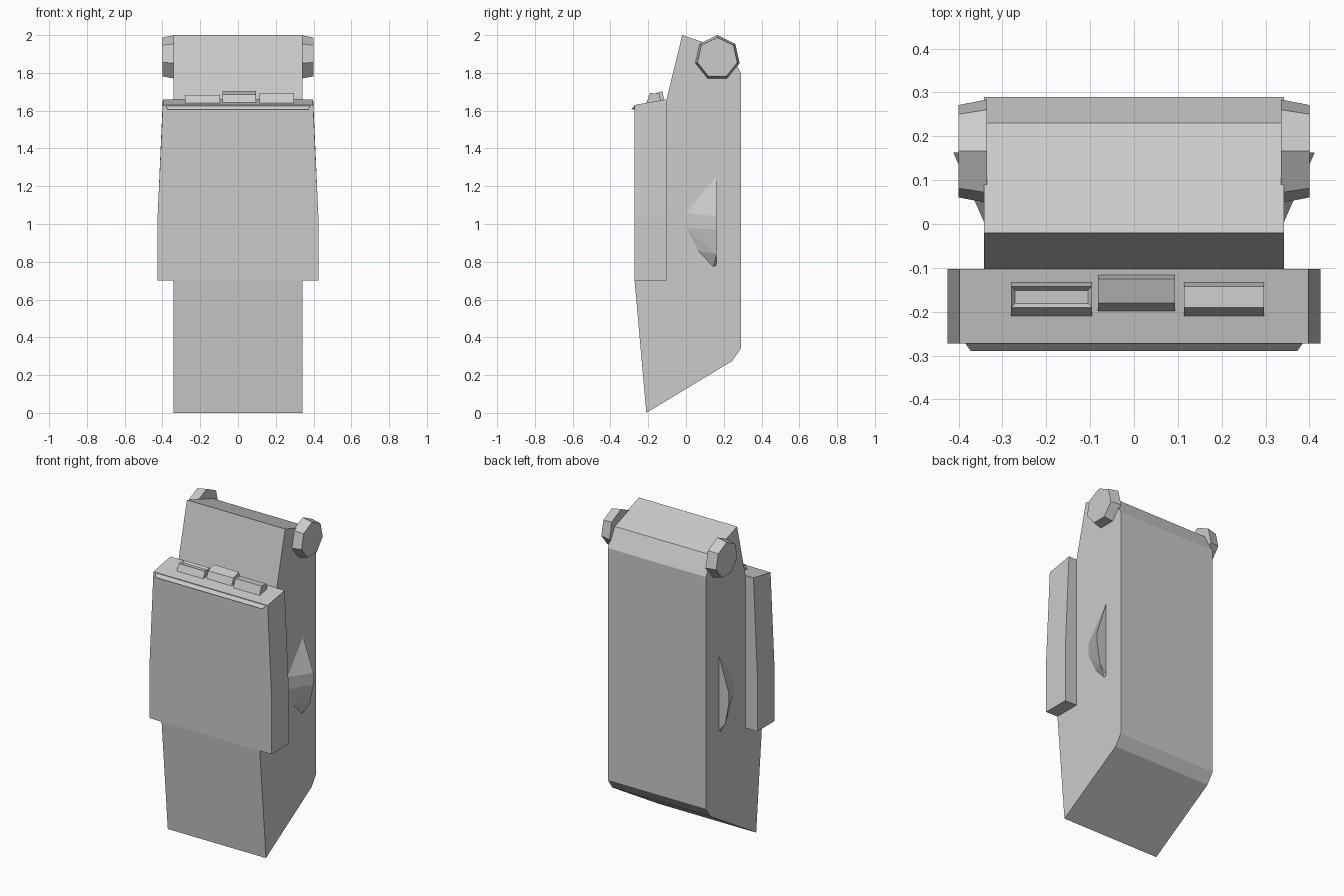
import bpy, bmesh, math

if "Cube" in bpy.data.objects:
    bpy.data.objects.remove(bpy.data.objects["Cube"])


def finish(bm, name):
    bmesh.ops.recalc_face_normals(bm, faces=bm.faces)
    me = bpy.data.meshes.new(name)
    bm.to_mesh(me)
    bm.free()
    ob = bpy.data.objects.new(name, me)
    bpy.context.collection.objects.link(ob)
    return ob


def prism(name, profile, half):
    """Extrude a (y, z) profile symmetrically along x."""
    bm = bmesh.new()
    f = bm.faces.new([bm.verts.new((-half, y, z)) for y, z in profile])
    r = bmesh.ops.extrude_face_region(bm, geom=[f])
    for v in r["geom"]:
        if isinstance(v, bmesh.types.BMVert):
            v.co.x = half
    return finish(bm, name)


def hull(name, points, recess=None):
    """Convex solid; recess = (border, depth) sinks a panel in the top face."""
    bm = bmesh.new()
    for p in points:
        bm.verts.new(p)
    bmesh.ops.convex_hull(bm, input=bm.verts[:])
    bmesh.ops.dissolve_limit(bm, angle_limit=0.01, verts=bm.verts[:], edges=bm.edges[:])
    if recess:
        bm.normal_update()
        top = max(bm.faces, key=lambda f: f.normal.z)
        bmesh.ops.inset_individual(bm, faces=[top], thickness=recess[0])
        bmesh.ops.translate(bm, verts=top.verts[:], vec=(0, 0, -recess[1]))
    return finish(bm, name)


# Main body with slanted foot and sloped head
prism("body", [(-0.21, 0), (0.245, 0.275), (0.29, 0.34), (0.29, 1.80),
               (0.23, 1.915), (-0.02, 2.0), (-0.105, 1.65), (-0.11, 0.71),
               (-0.272, 0.70)], 0.342)

# Wide front panel, tapering towards its top
panel = []
for s in (-1, 1):
    for x, zf, zb in ((0.425, 0.70, 0.70), (0.425, 1.05, 1.05), (0.398, 1.63, 1.66)):
        panel += [(s * x, -0.273, zf), (s * x, -0.103, zb)]
hull("front_panel", panel)

# Thin lip under the panel's top edge
hull("panel_lip", [(s * x, y, z) for s in (-1, 1) for x, y, z in
                   ((0.385, -0.272, 1.627), (0.372, -0.29, 1.607), (0.372, -0.272, 1.607))])


# Three buttons on top of the panel
def button(name, x0, x1, y0, y1, z_front, z_back, recess=None):
    sec = [(y0, 1.64), (y0 + 0.02, z_front), (y1 - 0.012, z_back), (y1, 1.64)]
    hull(name, [(x, y, z) for x in (x0, x1) for y, z in sec], recess)


button("left_button", -0.28, -0.096, -0.21, -0.13, 1.682, 1.684, (0.013, 0.012))
button("middle_button", -0.082, 0.094, -0.20, -0.113, 1.685, 1.703)
button("right_button", 0.114, 0.297, -0.21, -0.13, 1.693, 1.69)

for s, side in ((-1, "left"), (1, "right")):
    # Seven-sided tapered knob
    ring = []
    for x, r in ((0.335, 0.121), (0.40, 0.108)):
        for i in range(7):
            a = math.pi / 2 + i * math.tau / 7
            ring.append((s * x, 0.166 + r * math.cos(a), 1.879 + r * math.sin(a)))
    hull(side + "_knob", ring)
    # Scoop-shaped side fin with a flat back
    hull(side + "_fin", [(s * x, y, z) for x, y, z in
                         ((0.34, 0.16, 1.26), (0.34, 0.0, 1.06), (0.34, 0.0, 0.98),
                          (0.34, 0.06, 0.86), (0.34, 0.145, 0.77), (0.34, 0.16, 0.78),
                          (0.412, 0.163, 1.04), (0.412, 0.163, 0.97),
                          (0.387, 0.161, 0.84))])
